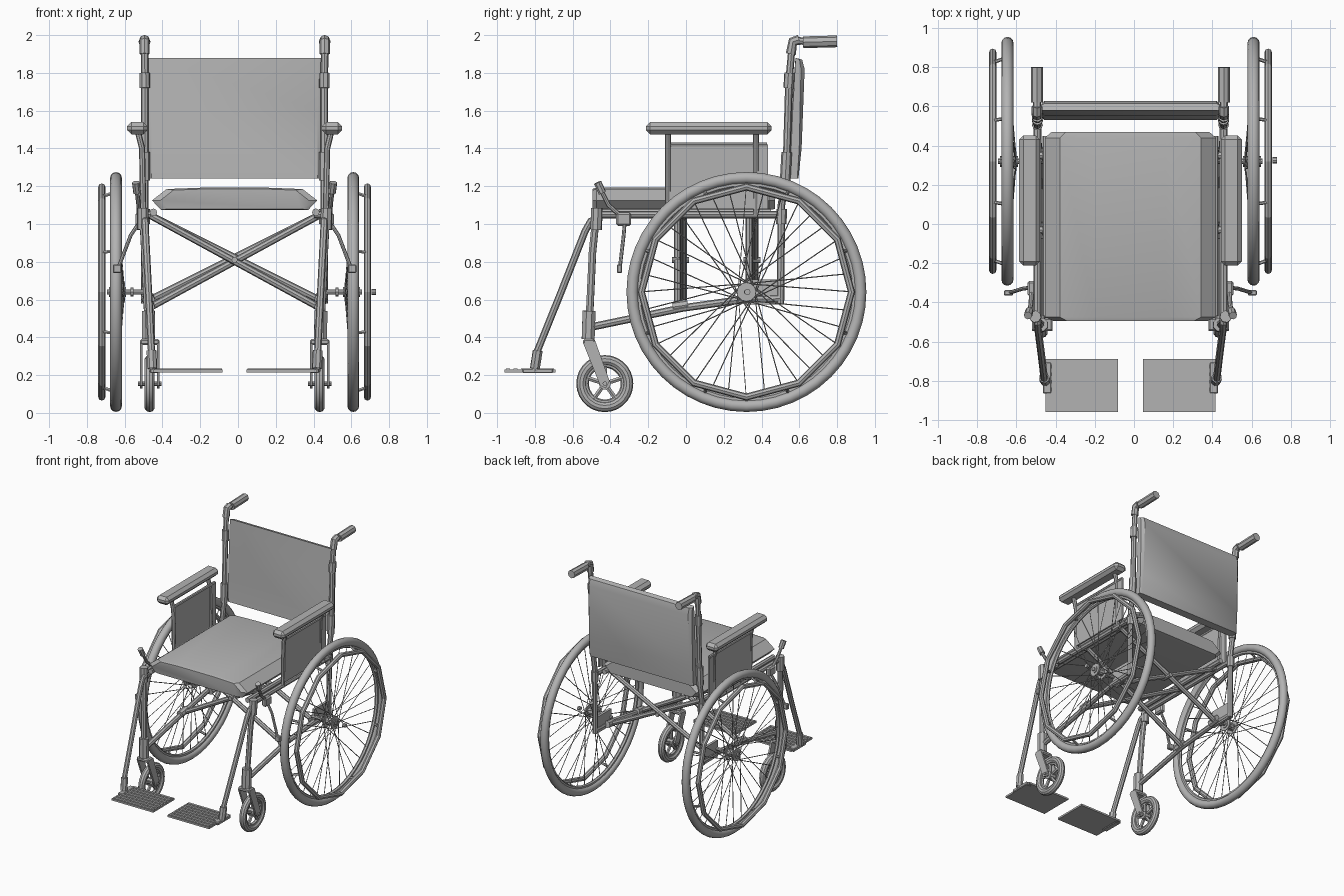
import bpy, bmesh
from math import sin, cos, pi, radians

if "Cube" in bpy.data.objects:
    bpy.data.objects.remove(bpy.data.objects["Cube"])

MID = -0.018                      # centre plane of the chair
AXLE_Y, AXLE_Z = 0.32, 0.64       # rear wheel centre

grey = bpy.data.materials.new("plain grey")
grey.use_nodes = True
grey.diffuse_color = (0.45, 0.45, 0.45, 1)
grey.node_tree.nodes["Principled BSDF"].inputs["Base Color"].default_value = (0.45, 0.45, 0.45, 1)


def finish(ob, smooth=True):
    ob.data.materials.clear()
    ob.data.materials.append(grey)
    bpy.ops.object.select_all(action='DESELECT')
    ob.select_set(True)
    bpy.context.view_layer.objects.active = ob
    if smooth:
        bpy.ops.object.shade_smooth_by_angle(angle=radians(35))
    return ob


def tubes(name, paths, r, res=2):
    """Round tubes along straight-sided paths, as one mesh."""
    cu = bpy.data.curves.new(name, 'CURVE')
    cu.dimensions = '3D'
    cu.bevel_depth, cu.bevel_resolution, cu.use_fill_caps = r, res, True
    for path in paths:
        sp = cu.splines.new('POLY')
        sp.points.add(len(path) - 1)
        for p, co in zip(sp.points, path):
            p.co = (*co, 1)
    ob = bpy.data.objects.new(name, cu)
    bpy.context.collection.objects.link(ob)
    bpy.ops.object.select_all(action='DESELECT')
    ob.select_set(True)
    bpy.context.view_layer.objects.active = ob
    bpy.ops.object.convert(target='MESH')
    return finish(bpy.context.active_object)


def loft(name, rings):
    """Solid skin through matching rings of points."""
    bm = bmesh.new()
    vs = [[bm.verts.new(p) for p in ring] for ring in rings]
    n = len(vs[0])
    for a, b in zip(vs, vs[1:]):
        for i in range(n):
            bm.faces.new((a[i], a[(i + 1) % n], b[(i + 1) % n], b[i]))
    bm.faces.new(vs[0])
    bm.faces.new(vs[-1])
    bmesh.ops.recalc_face_normals(bm, faces=bm.faces)
    me = bpy.data.meshes.new(name)
    bm.to_mesh(me)
    bm.free()
    ob = bpy.data.objects.new(name, me)
    bpy.context.collection.objects.link(ob)
    return finish(ob)


def box(name, centre, size, bevel=0):
    bpy.ops.mesh.primitive_cube_add(size=1, location=centre)
    ob = bpy.context.active_object
    ob.name = name
    ob.scale = size
    bpy.ops.object.transform_apply(location=False, rotation=False, scale=True)
    if bevel:
        m = ob.modifiers.new("bevel", 'BEVEL')
        m.width, m.segments = bevel, 1
    return finish(ob, False)


def ring(name, x, y, z, major, minor, seg, sides, smooth=True):
    bpy.ops.mesh.primitive_torus_add(major_radius=major, minor_radius=minor, major_segments=seg,
                                     minor_segments=sides, location=(x, y, z), rotation=(0, pi / 2, 0))
    ob = bpy.context.active_object
    ob.name = name
    return finish(ob, smooth)


def polar(x, y, z, r, a):
    return (x, y + r * cos(a), z + r * sin(a))


# Seat cushion: tapered profile running front to back
half = [(0.437, 0), (0.36, 0.06), (0.18, 0.067)]
low = [(-0.39, -0.05), (0.39, -0.05)]
profile = half + [(-u, h) for u, h in reversed(half)] + low
loft("seat_cushion", [[(MID + u * k, y, 1.125 + h * k) for u, h in profile]
                      for y, k in ((-0.495, 0.9), (-0.475, 1), (0.44, 1), (0.47, 0.92))])

# Backrest: leaning padded profile running side to side
back = [(0.53, 1.24), (0.595, 1.24), (0.612, 1.4), (0.628, 1.82), (0.615, 1.87), (0.58, 1.88), (0.555, 1.6)]
loft("backrest", [[(MID + u, 0.58 + (y - 0.58) * k, z) for y, z in back]
                  for u, k in ((-0.46, 0.6), (-0.44, 1), (0.44, 1), (0.46, 0.6))])

for s, side in ((1, "left_"), (-1, "right_")):
    def P(u, y, z):
        return (MID + s * u, y, z)

    def tube(name, r, *pts, res=2):
        return tubes(side + name, [[P(*p) for p in pts]], r, res)

    # Rear wheel
    wx = MID + s * 0.628
    ring(side + "tyre", wx, AXLE_Y, AXLE_Z, 0.604, 0.031, 48, 12)
    ring(side + "wheel_rim", wx, AXLE_Y, AXLE_Z, 0.57, 0.014, 48, 6)
    hx = MID + s * 0.703
    ring(side + "hand_rim", hx, AXLE_Y, AXLE_Z, 0.556, 0.019, 12, 8, False)
    angles = [pi / 8 + k * pi / 4 for k in range(8)]
    tubes(side + "hand_rim_posts", [[polar(wx, AXLE_Y, AXLE_Z, 0.575, a),
                                     polar(hx, AXLE_Y, AXLE_Z, 0.545, a)] for a in angles], 0.009, 1)
    spokes = []
    for i in range(36):
        a = i * pi / 18
        lean = radians(75) * (1 if i % 4 < 2 else -1)
        flange = MID + s * (0.585 if i % 2 else 0.655)
        spokes.append([polar(flange, AXLE_Y, AXLE_Z, 0.045, a + lean), polar(wx, AXLE_Y, AXLE_Z, 0.57, a)])
    tubes(side + "spokes", spokes, 0.003, 0)
    tube("axle", 0.014, (0.45, AXLE_Y, AXLE_Z), (0.675, AXLE_Y, AXLE_Z))
    tube("hub", 0.028, (0.575, AXLE_Y, AXLE_Z), (0.665, AXLE_Y, AXLE_Z), res=3)
    for u in (0.585, 0.655):
        tube("hub_flange", 0.05, (u - 0.004, AXLE_Y, AXLE_Z), (u + 0.004, AXLE_Y, AXLE_Z), res=4)
    tube("axle_collar", 0.024, (0.535, AXLE_Y, AXLE_Z), (0.55, AXLE_Y, AXLE_Z))
    box(side + "axle_plate", P(0.472, 0.41, 0.64), (0.02, 0.2, 0.13))

    # Side frame
    tube("back_post", 0.02, (0.475, 0.5, 0.58), (0.475, 0.505, 1.1), (0.475, 0.53, 1.25),
         (0.475, 0.545, 1.75), (0.477, 0.562, 1.95), (0.477, 0.59, 1.972), (0.477, 0.64, 1.965))
    tube("push_grip", 0.031, (0.477, 0.62, 1.962), (0.477, 0.8, 1.967))
    tube("grip_elbow", 0.027, (0.477, 0.555, 1.9), (0.477, 0.566, 1.965), (0.477, 0.6, 1.975))
    tube("upper_sleeve", 0.028, (0.475, 0.543, 1.72), (0.476, 0.548, 1.8))
    tube("lower_sleeve", 0.028, (0.475, 0.525, 1.23), (0.475, 0.533, 1.38))
    tube("rail_joint", 0.028, (0.475, 0.505, 1.0), (0.475, 0.506, 1.08))
    tube("upper_rail", 0.02, (0.475, -0.475, 1.05), (0.475, 0.505, 1.05))
    tube("seat_rail", 0.02, (0.43, -0.47, 1.062), (0.43, 0.45, 1.062))
    tube("lower_rail", 0.02, (0.455, -0.5, 0.455), (0.455, -0.02, 0.555),
         (0.47, 0.3, 0.6), (0.475, 0.5, 0.605))
    tube("front_post", 0.021, (0.485, -0.475, 1.05), (0.475, -0.495, 0.85), (0.455, -0.515, 0.42))
    tube("front_post_cap", 0.031, (0.485, -0.475, 0.97), (0.487, -0.472, 1.085))
    tube("caster_sleeve", 0.037, (0.455, -0.518, 0.39), (0.457, -0.513, 0.54))

    # Caster wheel and fork
    cx, cy, cz = P(0.45, -0.43, 0.155)
    ring(side + "caster_tyre", cx, cy, cz, 0.124, 0.027, 28, 10)
    ring(side + "caster_rim", cx, cy, cz, 0.097, 0.013, 28, 6)
    tubes(side + "caster_spokes", [[(cx, cy, cz), polar(cx, cy, cz, 0.098, pi / 2 + k * 2 * pi / 5)]
                                   for k in range(5)], 0.013, 1)
    tube("caster_hub", 0.032, (0.425, cy, cz), (0.475, cy, cz), res=3)
    tube("caster_axle", 0.012, (0.388, cy, cz), (0.512, cy, cz))
    for u in (0.405, 0.495):
        loft(side + "fork_blade", [[P(u + d, -0.545, 0.37), P(u + d, -0.48, 0.38),
                                    P(u + d, -0.405, 0.17), P(u + d, -0.425, 0.13), P(u + d, -0.455, 0.145)]
                                   for d in (-0.007, 0.007)])
    box(side + "fork_crown", P(0.45, -0.513, 0.375), (0.104, 0.065, 0.03), 0.008)

    # Footrest
    tube("footrest_bar", 0.019, (0.475, -0.46, 1.03), (0.474, -0.505, 1.015), (0.472, -0.535, 0.96),
         (0.455, -0.665, 0.63), (0.44, -0.79, 0.32), (0.435, -0.8, 0.22))
    tube("footrest_sleeve", 0.027, (0.44, -0.785, 0.33), (0.436, -0.8, 0.235))
    box(side + "footplate_hinge", P(0.425, -0.785, 0.223), (0.045, 0.16, 0.026), 0.005)
    box(side + "footplate", P(0.248, -0.825, 0.222), (0.37, 0.27, 0.014))
    for k in range(7):
        box(side + "footplate_rib", P(0.248, -0.942 + k * 0.039, 0.231), (0.36, 0.02, 0.006))

    # Armrest
    box(side + "arm_pad", P(0.515, 0.12, 1.507), (0.108, 0.665, 0.064), 0.022)
    box(side + "arm_panel", P(0.49, 0.17, 1.25), (0.012, 0.53, 0.34))
    for y in (-0.095, 0.37):
        tube("arm_post", 0.016, (0.483, y, 1.05), (0.49, y, 1.4), (0.512, y, 1.49))
    tube("arm_bar", 0.012, (0.49, -0.095, 1.42), (0.49, 0.43, 1.42))

    # Brake
    box(side + "brake_bracket", P(0.505, -0.33, 1.025), (0.04, 0.08, 0.07), 0.01)
    tube("brake_lever", 0.012, (0.505, -0.32, 1.02), (0.508, -0.41, 1.1), (0.52, -0.46, 1.2))
    tube("brake_knob", 0.021, (0.516, -0.443, 1.165), (0.523, -0.468, 1.22))
    tube("brake_arm", 0.01, (0.51, -0.325, 1.0), (0.55, -0.33, 0.94), (0.615, -0.35, 0.77))
    box(side + "brake_shoe", P(0.622, -0.352, 0.763), (0.045, 0.028, 0.045), 0.005)

    # Cross brace bars, front and rear
    for y, z in ((-0.03, 0.56), (0.35, 0.6)):
        tube("cross_brace", 0.019, (0.445, y + s * 0.015, 1.045), (-0.445, y + s * 0.015, z))
        tube("brace_foot", 0.028, (0.45, y - 0.04, z), (0.45, y + 0.04, z + 0.012))
        tube("brace_stud", 0.02, (0.42, y, 1.05), (0.48, y, 1.05))

# Brace pivots and the outer axle button
for y in (-0.03, 0.35):
    tubes("brace_pivot", [[(MID, y - 0.045, 0.81), (MID, y + 0.045, 0.81)]], 0.016)
tubes("axle_button", [[(0.708, AXLE_Y + 0.005, AXLE_Z), (0.73, AXLE_Y + 0.005, AXLE_Z)]], 0.016)
